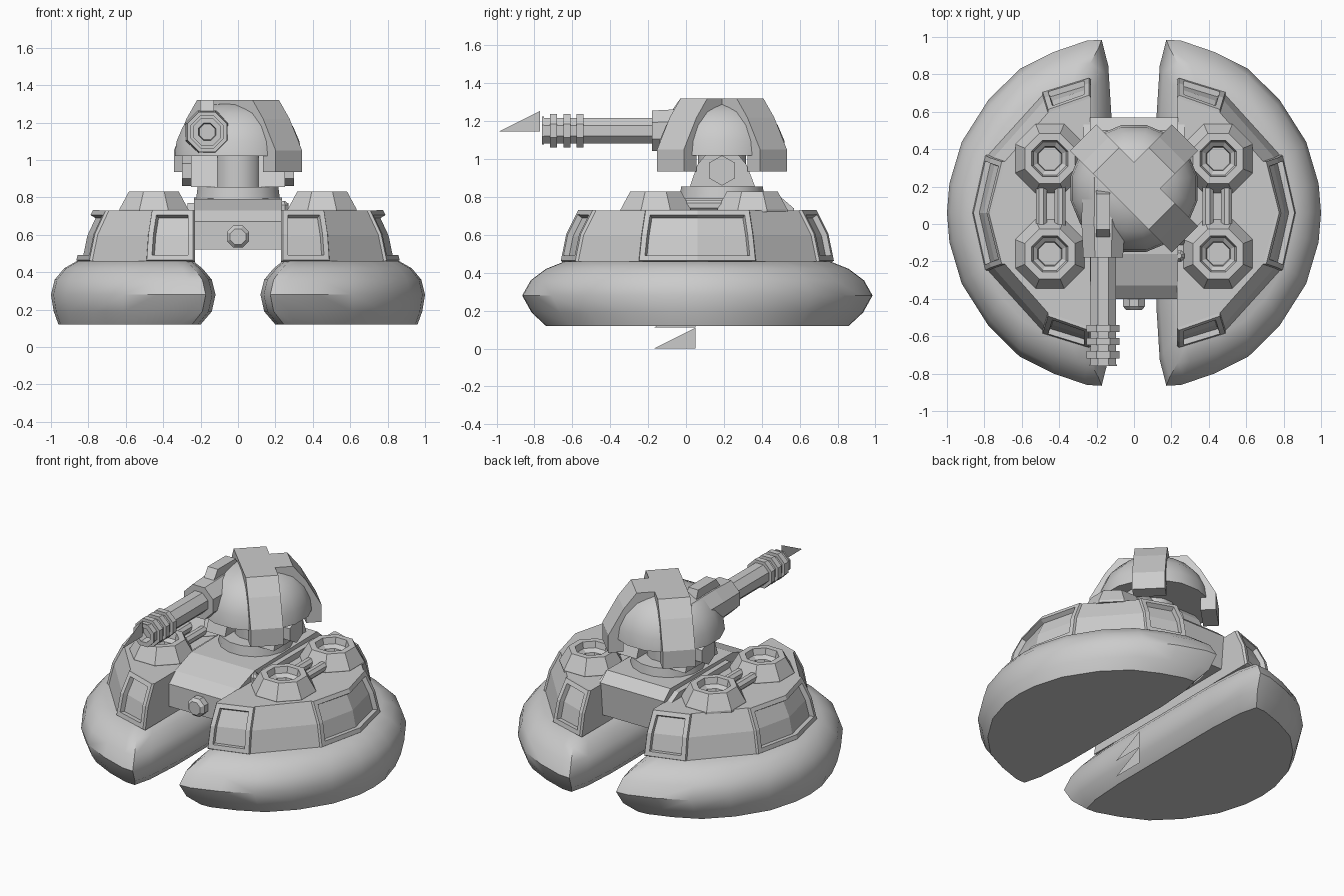
import bpy, bmesh
from math import pi, sin, cos, radians
from mathutils import Matrix, Vector

if "Cube" in bpy.data.objects:
    bpy.data.objects.remove(bpy.data.objects["Cube"])

CY = 0.06            # hull centre in y
TY = 0.19            # turret centre in y


def finish(bm, name, mirror=False, smooth=0):
    bmesh.ops.recalc_face_normals(bm, faces=bm.faces)
    me = bpy.data.meshes.new(name)
    bm.to_mesh(me)
    bm.free()
    ob = bpy.data.objects.new(name, me)
    bpy.context.collection.objects.link(ob)
    if mirror:
        ob.modifiers.new("mirror", 'MIRROR')
    if smooth:
        bpy.ops.object.select_all(action='DESELECT')
        ob.select_set(True)
        bpy.context.view_layer.objects.active = ob
        bpy.ops.object.shade_smooth_by_angle(angle=radians(smooth))
    return ob


def loft(rings):
    """Skin closed rings of points, capped at both ends."""
    bm = bmesh.new()
    vs = [[bm.verts.new(p) for p in r] for r in rings]
    n = len(vs[0])
    for a, b in zip(vs, vs[1:]):
        for i in range(n):
            bm.faces.new((a[i], a[(i + 1) % n], b[(i + 1) % n], b[i]))
    bm.faces.new(vs[0])
    bm.faces.new(vs[-1])
    bmesh.ops.recalc_face_normals(bm, faces=bm.faces)
    return bm


def turned(name, centre, axis, profile, n=8, mirror=False, smooth=0):
    """Turned solid: profile of (radius, distance along axis)."""
    rings = []
    for r, d in profile:
        ring = []
        for i in range(n):
            a = 2 * pi * (i + 0.5) / n
            u, v = r * cos(a), r * sin(a)
            p = {'z': (u, v, d), 'y': (u, d, v), 'x': (d, u, v)}[axis]
            ring.append(Vector(p) + Vector(centre))
        rings.append(ring)
    return finish(loft(rings), name, mirror, smooth)


def prism(name, pts, x0, x1, mirror=False, matrix=None):
    """Extrude a (y, z) profile from x0 to x1."""
    bm = loft([[(x, y, z) for y, z in pts] for x in (x0, x1)])
    if matrix:
        bm.transform(matrix)
    return finish(bm, name, mirror)


# inflated pontoons: half-round outline, normalised then fitted to each level
half = [(0, .55), (.02, .85), (.06, 1), (.15, .995), (.35, .93), (.56, .83),
        (.75, .65), (.91, .41), (.985, .17)]
outline = half + [(1, 0)] + [(u, -v) for u, v in reversed(half)]
levels = [(.12, .20, .96, .80), (.19, .14, .985, .875), (.28, .12, 1, .925),
          (.36, .14, .98, .88), (.42, .19, .93, .80), (.46, .24, .86, .70)]
rings = [[(a + u * (b - a), CY + v * s, z) for u, v in outline] for z, a, b, s in levels]
finish(loft(rings), "pontoon", True, 40)

# faceted side hulls with framed window recesses
low = [(.23, .71), (.49, .63), (.78, .31), (.85, 0)]
mid = [(.23, .68), (.48, .60), (.75, .295), (.82, 0)]
top = [(.23, .615), (.46, .535), (.69, .275), (.76, 0)]
rings = []
for z, pts in ((.455, low), (.60, mid), (.73, top)):
    full = pts + [(x, -y) for x, y in reversed(pts[:-1])]
    rings.append([(x, y + CY, z) for x, y in full])
bm = loft(rings)
bm.faces.ensure_lookup_table()
for group in ((0,), (5,), (2, 3)):
    faces = [bm.faces[i + k * 7] for i in group for k in (0, 1)]
    for t, d in ((.006, .015), (.028, 0), (.004, -.03)):
        bmesh.ops.inset_region(bm, faces=faces, thickness=t, depth=d,
                               use_boundary=True, use_even_offset=True)
    bm.faces.ensure_lookup_table()
finish(bm, "side_hull", True)

# lift fans and the pipes joining them
for y in (-.16, .35):
    turned("lift_fan", (.45, y, 0), 'z',
           [(.20, .72), (.20, .735), (.145, .83), (.105, .83), (.095, .79), (.07, .77), (.065, .74)],
           8, True)
for x in (.395, .495):
    turned("fan_pipe", (x, 0, .755), 'y', [(.032, -.02), (.032, .21)], 8, True)

# central body, nose knob and side knob
prism("central_body", [(-.40, .52), (-.40, .67), (-.33, .73), (-.16, .79), (.50, .80),
                       (.57, .74), (.55, .52)], -.235, .235)
prism("body_shoulder", [(-.12, .72), (-.08, .77), (.46, .77), (.55, .72)], .23, .27, True)
turned("nose_knob", (0, 0, .59), 'y', [(.064, -.38), (.064, -.44), (.045, -.46)], 8)
turned("side_knob", (.24, -.17, .74), 'z', [(.03, -.03), (.032, .02), (.015, .04)], 8)

# turret base ring, neck and trunnions
turned("turret_ring", (0, TY, 0), 'z', [(.23, .78), (.22, .855)], 16, False, 30)
turned("turret_neck", (0, TY, 0), 'z', [(.13, .85), (.13, 1.05)], 12, False, 35)
prism("trunnion", [(.02, .855), (.06, .97), (.11, 1.03), (.27, 1.03), (.32, .97), (.365, .855)],
      .11, .25, True)
turned("trunnion_bolt", (0, TY, .94), 'x', [(.08, .24), (.08, .30)], 6, True)

# turret dome
turned("dome", (0, TY, 1.02), 'z',
       [(.345, 0), (.335, .08), (.30, .16), (.235, .23), (.13, .275), (.03, .29)], 16, False, 40)

# armour straps arching over the dome on three diagonals
strap = [(0, 1.32), (.21, 1.32), (.29, 1.22), (.385, 1.05), (.385, .935),
         (.29, .935), (.29, 1.04), (.2, 1.15), (0, 1.2)]
for deg in (-45, 45, -135):
    m = Matrix.Translation((0, TY, 0)) @ Matrix.Rotation(radians(deg), 4, 'Z')
    prism("armour_strap", strap, -.10, .10, False, m)

# gun: breech housing, top fin, barrel with three cooling rings
GX, GZ = -.165, 1.15
turned("gun_housing", (GX, 0, GZ), 'y', [(.12, .25), (.125, .0), (.115, -.18)], 8)
prism("gun_fin", [(-.10, 1.22), (-.03, 1.32), (.16, 1.32), (.2, 1.2)], GX - .037, GX + .037)
barrel = [(.074, -.15), (.074, -.54)]
for y in (-.54, -.61, -.68):
    barrel += [(.095, y), (.095, y - .038), (.074, y - .038), (.074, y - .07)]
barrel += [(.08, -.75), (.08, -.76), (.05, -.76), (.045, -.70)]
turned("gun_barrel", (GX, 0, GZ), 'y', barrel, 8)

# thin pointer fins ahead of the muzzle and under the hull
for name, x, y, z in (("muzzle_pointer", GX, -.77, 1.145),
                      ("belly_pointer", 0, .05, 0), ("belly_pointer", 0, .05, .11)):
    bm = bmesh.new()
    bm.faces.new([bm.verts.new(p) for p in ((x, y, z), (x, y, z + .11), (x, y - .22, z))])
    finish(bm, name)
